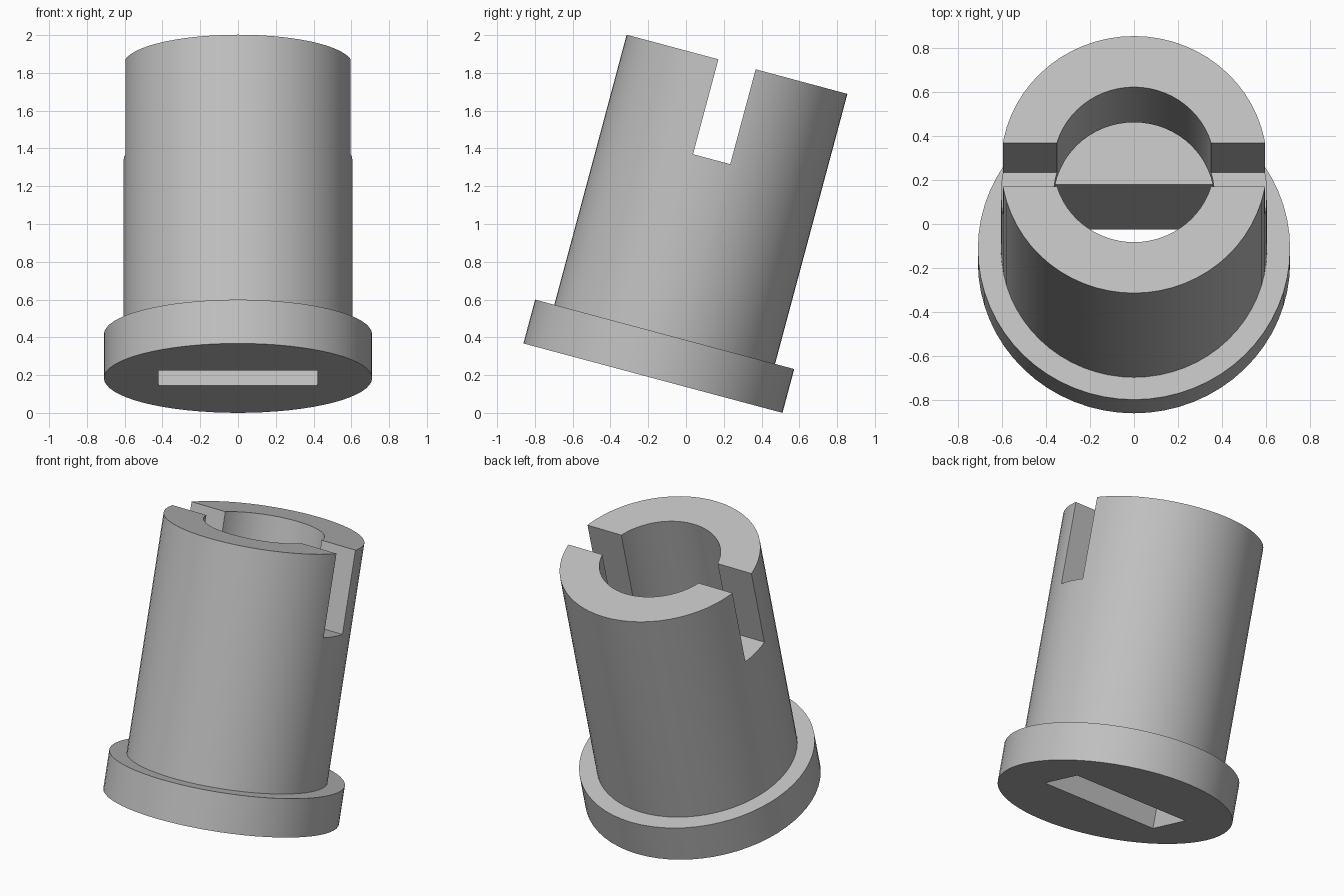
import bpy, bmesh, math
from mathutils import Matrix

cube = bpy.data.objects.get("Cube")
if cube:
    bpy.data.objects.remove(cube, do_unlink=True)

# The whole part leans back about x
TILT = Matrix.Translation((0, -0.175, 0.184)) @ Matrix.Rotation(math.radians(-15), 4, 'X')
SIDES = 64

grey = bpy.data.materials.new("plain_grey")
grey.use_nodes = True
colour = (0.53, 0.53, 0.53, 1)
grey.diffuse_color = colour
grey.node_tree.nodes["Principled BSDF"].inputs["Base Color"].default_value = colour


def add_object(name, bm):
    mesh = bpy.data.meshes.new(name)
    bmesh.ops.recalc_face_normals(bm, faces=bm.faces)
    bm.to_mesh(mesh)
    bm.free()
    obj = bpy.data.objects.new(name, mesh)
    obj.matrix_world = TILT
    bpy.context.collection.objects.link(obj)
    mesh.materials.append(grey)
    return obj


def lathe(name, profile):
    bm = bmesh.new()
    verts = [bm.verts.new((r, 0, z)) for r, z in profile]
    edges = [bm.edges.new(pair) for pair in zip(verts, verts[1:])]
    bmesh.ops.spin(bm, geom=verts + edges, axis=(0, 0, 1), cent=(0, 0, 0),
                   angle=math.tau, steps=SIDES, use_merge=True)
    bmesh.ops.remove_doubles(bm, verts=bm.verts, dist=0.0001)
    return add_object(name, bm)


def box(name, size, bottom):
    bm = bmesh.new()
    place = Matrix.Translation((0, 0, bottom + size[2] / 2)) @ Matrix.Diagonal((*size, 1))
    bmesh.ops.create_cube(bm, size=1, matrix=place)
    obj = add_object(name, bm)
    obj.hide_render = True
    return obj


# Flanged sleeve with a bore that opens into a wider chamber
sleeve = lathe("flanged_sleeve", [
    (0, 0), (0.71, 0), (0.71, 0.24), (0.605, 0.24), (0.605, 1.72),
    (0.365, 1.72), (0.365, 1.1), (0.48, 1.1), (0.48, 0.79), (0, 0.79)])

# Cross slot in the rim and key slot through the base
cutters = [box("rim_slot_cutter", (2, 0.204, 1), 1.2),
           box("key_slot_cutter", (0.84, 0.31, 1), -0.1)]

bpy.ops.object.select_all(action='DESELECT')
sleeve.select_set(True)
bpy.context.view_layer.objects.active = sleeve
for cutter in cutters:
    cut = sleeve.modifiers.new(cutter.name, 'BOOLEAN')
    cut.operation = 'DIFFERENCE'
    cut.solver = 'EXACT'
    cut.object = cutter
    bpy.ops.object.modifier_apply(modifier=cut.name)
    bpy.data.objects.remove(cutter, do_unlink=True)

bpy.ops.object.shade_smooth_by_angle(angle=math.radians(30))
